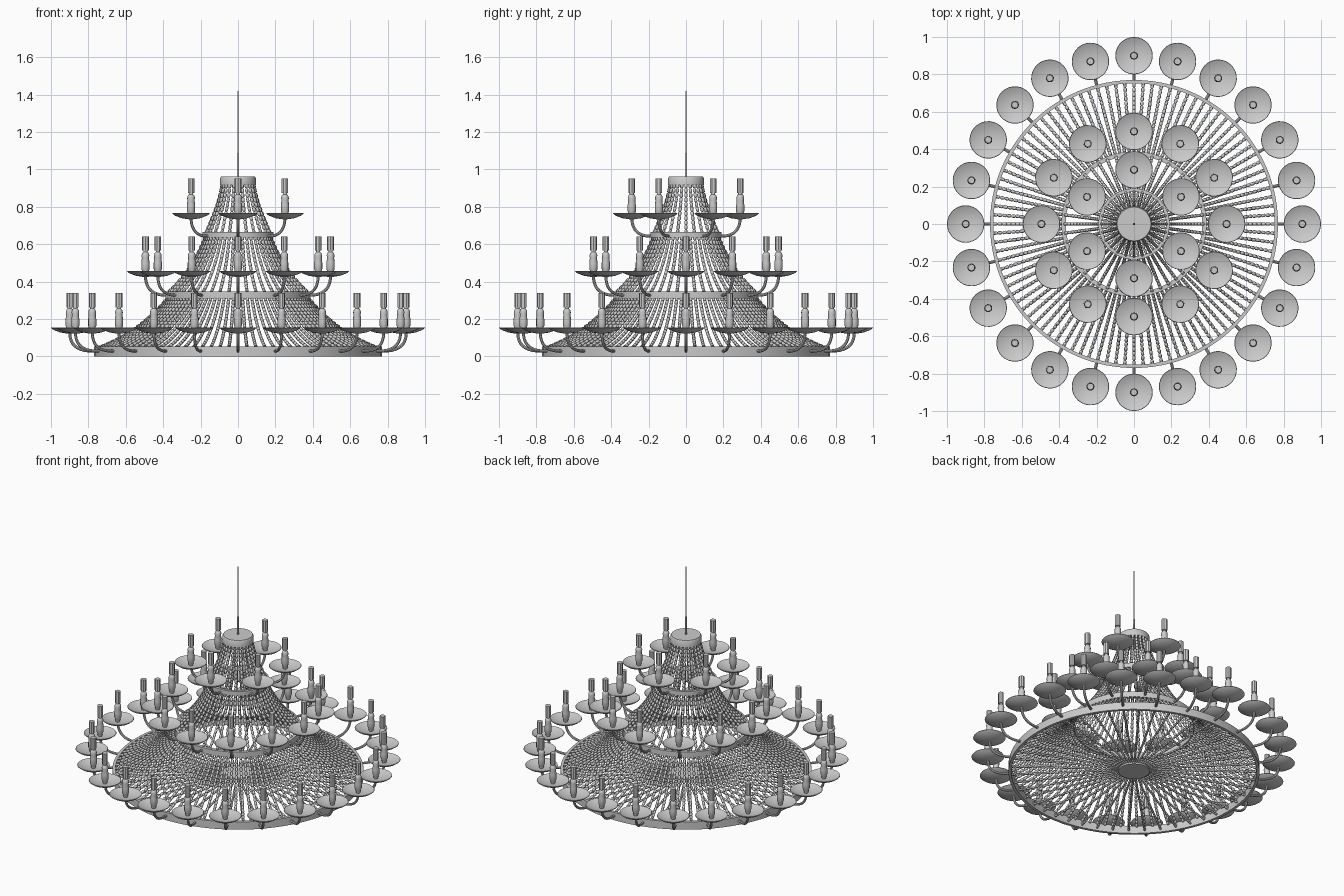
import bpy, bmesh
from math import sin, cos, pi
from mathutils import Vector, Matrix
from mathutils.geometry import interpolate_bezier

if "Cube" in bpy.data.objects:
    bpy.data.objects.remove(bpy.data.objects["Cube"])


def finish(name, bm, angle=0.7):
    bmesh.ops.recalc_face_normals(bm, faces=bm.faces)
    me = bpy.data.meshes.new(name)
    bm.to_mesh(me)
    bm.free()
    ob = bpy.data.objects.new(name, me)
    bpy.context.collection.objects.link(ob)
    bpy.ops.object.select_all(action='DESELECT')
    bpy.context.view_layer.objects.active = ob
    ob.select_set(True)
    bpy.ops.object.shade_smooth_by_angle(angle=angle)
    return ob


def bridge(bm, a, b):
    n = len(a)
    for i in range(n):
        bm.faces.new((a[i], a[(i + 1) % n], b[(i + 1) % n], b[i]))


def lathe(bm, profile, sides, offset=(0, 0, 0), closed=False, caps=True):
    """Spin (radius, z) points around a vertical axis at offset."""
    o = Vector(offset)
    rings = [[bm.verts.new(o + Vector((r * cos(2 * pi * i / sides), r * sin(2 * pi * i / sides), z)))
              for i in range(sides)] for r, z in profile]
    for a, b in zip(rings, rings[1:]):
        bridge(bm, a, b)
    if closed:
        bridge(bm, rings[-1], rings[0])
    elif caps:
        bm.faces.new(rings[0])
        bm.faces.new(rings[-1])


def tube(bm, path, radii, sides):
    """Tube along (r, z) points lying in the XZ plane."""
    rings = []
    for k, (p, rad) in enumerate(zip(path, radii)):
        t = (path[min(k + 1, len(path) - 1)] - path[max(k - 1, 0)]).normalized()
        u, v = Vector((0, 1, 0)), Vector((-t.z, 0, t.x))
        rings.append([bm.verts.new(p + (u * cos(2 * pi * i / sides) + v * sin(2 * pi * i / sides)) * rad)
                      for i in range(sides)])
    for a, b in zip(rings, rings[1:]):
        bridge(bm, a, b)
    bm.faces.new(rings[0])
    bm.faces.new(rings[-1])


def curve(pts, n):
    p = [Vector((r, 0, z)) for r, z in pts]
    return interpolate_bezier(*p, n)


def repeat_around(bm, count):
    """Copy everything in the bmesh around z, starting at +y."""
    geom = bm.verts[:] + bm.edges[:] + bm.faces[:]
    bmesh.ops.rotate(bm, verts=bm.verts[:], matrix=Matrix.Rotation(pi / 2, 3, 'Z'))
    for k in range(1, count):
        new = bmesh.ops.duplicate(bm, geom=geom)['geom']
        bmesh.ops.rotate(bm, verts=[e for e in new if isinstance(e, bmesh.types.BMVert)],
                         matrix=Matrix.Rotation(2 * pi * k / count, 3, 'Z'))


def bead_strands(name, pts, count, bead_r, bead_len=0.027):
    fine = curve((pts[0], pts[1], pts[2], pts[3]), 200)
    dist = [0]
    for a, b in zip(fine, fine[1:]):
        dist.append(dist[-1] + (b - a).length)
    beads = round(dist[-1] / bead_len)

    def at(s):
        s *= dist[-1] / beads
        i = next((j for j in range(1, 200) if dist[j] >= s), 199)
        return fine[i - 1].lerp(fine[i], (s - dist[i - 1]) / (dist[i] - dist[i - 1]))
    path, radii = [], []
    for k in range(beads):
        for f, r in ((0, 0.35), (0.18, 1), (0.82, 1)):
            path.append(at(k + f))
            radii.append(bead_r * r)
    bm = bmesh.new()
    tube(bm, path, radii, 6)
    repeat_around(bm, count)
    finish(name, bm, 1.0)


def band(name, r_in, r_out, z0, z1):
    bm = bmesh.new()
    lathe(bm, [(r_in, z0), (r_out, z0), (r_out, z1), (r_in, z1)], 96, closed=True)
    finish(name, bm)


# Hoops
band("bottom_ring", 0.752, 0.77, 0, 0.052)
band("middle_ring", 0.365, 0.388, 0.31, 0.347)
band("upper_ring", 0.172, 0.19, 0.635, 0.665)

# Top cap, bottom disc and hanging rod
bm = bmesh.new()
lathe(bm, [(0.095, 0.917), (0.095, 0.955), (0.09, 0.963)], 48)
finish("top_cap", bm)
bm = bmesh.new()
lathe(bm, [(0.095, 0.004), (0.095, 0.034)], 48)
finish("bottom_disc", bm)
bm = bmesh.new()
lathe(bm, [(0.006, 0.96), (0.006, 1.08), (0.004, 1.085), (0.004, 1.42)], 10)
finish("hanging_rod", bm)

# Beaded strands of each tier and the flat web underneath
bead_strands("upper_strands", [(0.085, 0.925), (0.1, 0.82), (0.14, 0.74), (0.175, 0.655)], 24, 0.009)
bead_strands("middle_strands", [(0.175, 0.645), (0.22, 0.52), (0.29, 0.42), (0.375, 0.342)], 48, 0.009)
bead_strands("lower_strands", [(0.372, 0.318), (0.48, 0.19), (0.6, 0.1), (0.755, 0.045)], 96, 0.009)
bead_strands("bottom_web", [(0.09, 0.02), (0.31, 0.02), (0.53, 0.02), (0.755, 0.02)], 48, 0.007)

# Lamps: curved arm, drip dish, socket and candle
DISH = [(0.012, -0.03), (0.05, -0.024), (0.085, -0.011), (0.1, 0), (0.098, 0.003),
        (0.083, -0.004), (0.05, -0.015), (0.012, -0.019)]
SOCKET = [(0.013, -0.02), (0.017, 0.0), (0.022, 0.012), (0.022, 0.045), (0.019, 0.07),
          (0.021, 0.085), (0.017, 0.098), (0.011, 0.104), (0.011, 0.112)]
CANDLE = [(0.009, 0.11), (0.018, 0.11), (0.018, 0.187), (0.009, 0.187)]
for tier, count, r, z, r0, z0 in (("lower", 24, 0.9, 0.152, 0.745, 0.03),
                                  ("middle", 12, 0.495, 0.455, 0.345, 0.328),
                                  ("upper", 6, 0.29, 0.763, 0.175, 0.645)):
    bm = bmesh.new()
    arm = curve([(r0, z0), (r - 0.04, z0 - 0.01), (r - 0.002, z0 + 0.03), (r, z - 0.025)], 12)
    tube(bm, arm, [0.008] * 12, 8)
    repeat_around(bm, count)
    finish(tier + "_arms", bm)
    bm = bmesh.new()
    lathe(bm, DISH, 28, (r, 0, z))
    repeat_around(bm, count)
    finish(tier + "_drip_dishes", bm)
    bm = bmesh.new()
    lathe(bm, SOCKET, 10, (r, 0, z))
    lathe(bm, CANDLE, 8, (r, 0, z))
    repeat_around(bm, count)
    finish(tier + "_candles", bm)
